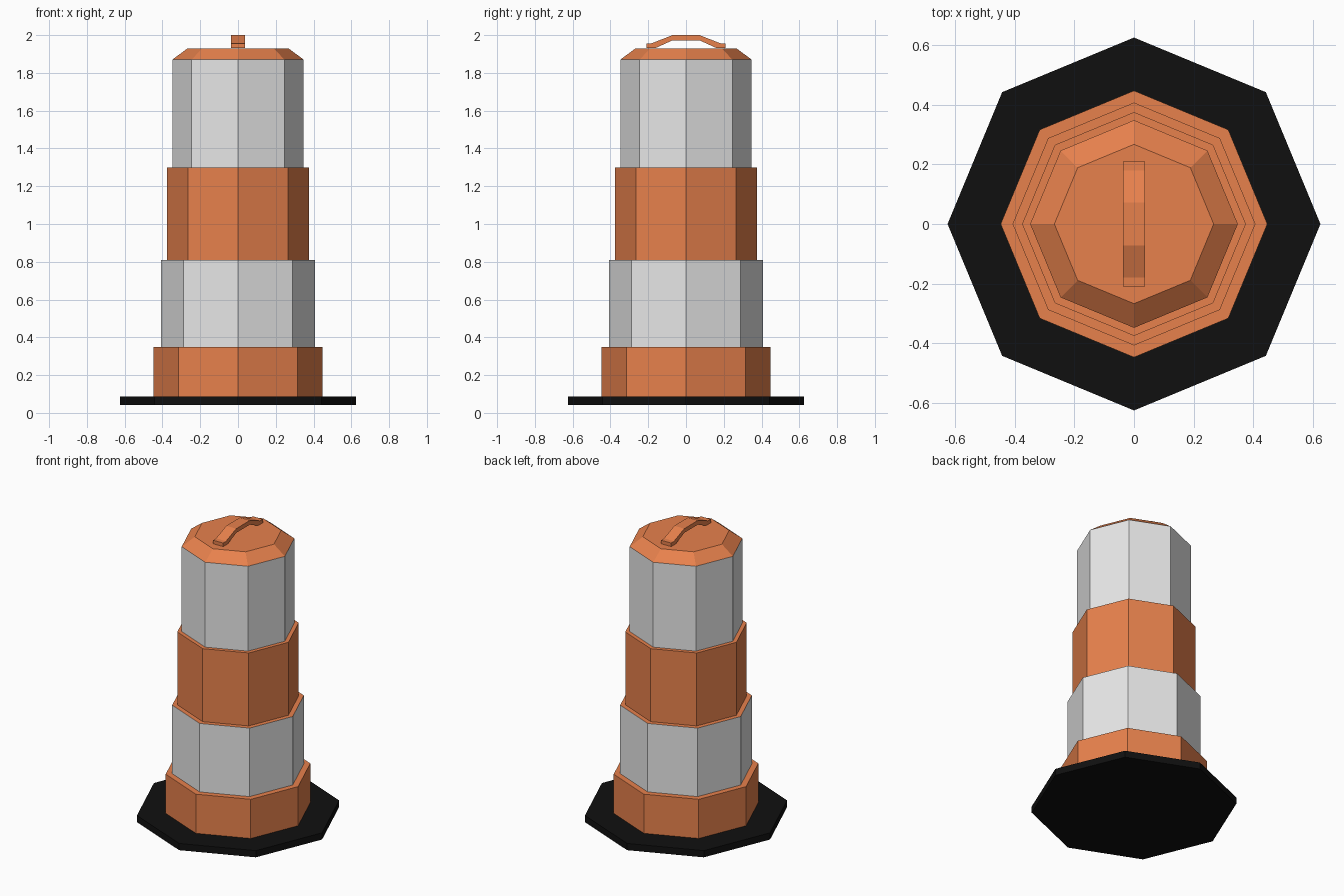
import bpy
import bmesh
from math import cos, sin, pi

cube = bpy.data.objects.get("Cube")
if cube:
    bpy.data.objects.remove(cube, do_unlink=True)


def material(name, rgb):
    mat = bpy.data.materials.new(name)
    mat.use_nodes = True
    color = (*rgb, 1.0)
    mat.diffuse_color = color
    mat.node_tree.nodes["Principled BSDF"].inputs["Base Color"].default_value = color
    return mat


ORANGE = material("orange plastic", (0.8, 0.22, 0.073))
WHITE = material("white band", (0.8, 0.8, 0.8))
BLACK = material("black rubber", (0.005, 0.005, 0.005))


def finish(name, bm, materials):
    bmesh.ops.recalc_face_normals(bm, faces=bm.faces)
    mesh = bpy.data.meshes.new(name)
    bm.to_mesh(mesh)
    bm.free()
    for mat in materials:
        mesh.materials.append(mat)
    obj = bpy.data.objects.new(name, mesh)
    bpy.context.collection.objects.link(obj)
    return obj


def octagon_stack(name, profile, materials, bands=()):
    """Eight-sided solid through (radius, z) rings; listed bands use slot 1."""
    bm = bmesh.new()
    rings = [[bm.verts.new((r * cos(k * pi / 4), r * sin(k * pi / 4), z))
              for k in range(8)] for r, z in profile]
    bm.faces.new(rings[0][::-1])
    bm.faces.new(rings[-1])
    for i, (low, high) in enumerate(zip(rings, rings[1:])):
        for k in range(8):
            n = (k + 1) % 8
            face = bm.faces.new((low[k], low[n], high[n], high[k]))
            face.material_index = int(i in bands)
    return finish(name, bm, materials)


# Rubber base plate
octagon_stack("base_plate", [(0.625, 0.042), (0.625, 0.087)], [BLACK])

# Stepped drum: four vertical tiers with ledges, then a bevelled lid
tiers = [(0.447, 0.087, 0.35), (0.407, 0.35, 0.81),
         (0.375, 0.81, 1.30), (0.348, 1.30, 1.87)]
profile = [(r, z) for r, bottom, top in tiers for z in (bottom, top)]
profile.append((0.267, 1.93))
octagon_stack("drum_body", profile, [ORANGE, WHITE], bands=(2, 6))

# Carrying handle: half profile in y and z, mirrored and given width
outer = [(0.21, 1.932), (0.21, 1.956), (0.18, 1.957), (0.072, 2.0)]
inner = [(0.072, 1.972), (0.16, 1.932)]
left = outer + inner


def handle_side(bm, x, sign):
    return [bm.verts.new((x, sign * y, z)) for y, z in left]


bm = bmesh.new()
W = 0.037
sides = {(x, s): handle_side(bm, x, s) for x in (-W, W) for s in (-1, 1)}
for s in (-1, 1):
    a, b = sides[-W, s], sides[W, s]
    for i in range(len(left)):
        n = (i + 1) % len(left)
        if i != 3:  # open where the arm meets the grip
            bm.faces.new((a[i], a[n], b[n], b[i]))
    bm.faces.new(a)
    bm.faces.new(b)
for i in (3, 4):  # grip top and underside
    bm.faces.new([sides[k][i] for k in ((-W, -1), (-W, 1), (W, 1), (W, -1))])
for x in (-W, W):  # grip sides
    bm.faces.new((sides[x, -1][3], sides[x, 1][3],
                  sides[x, 1][4], sides[x, -1][4]))
finish("carry_handle", bm, [ORANGE])
